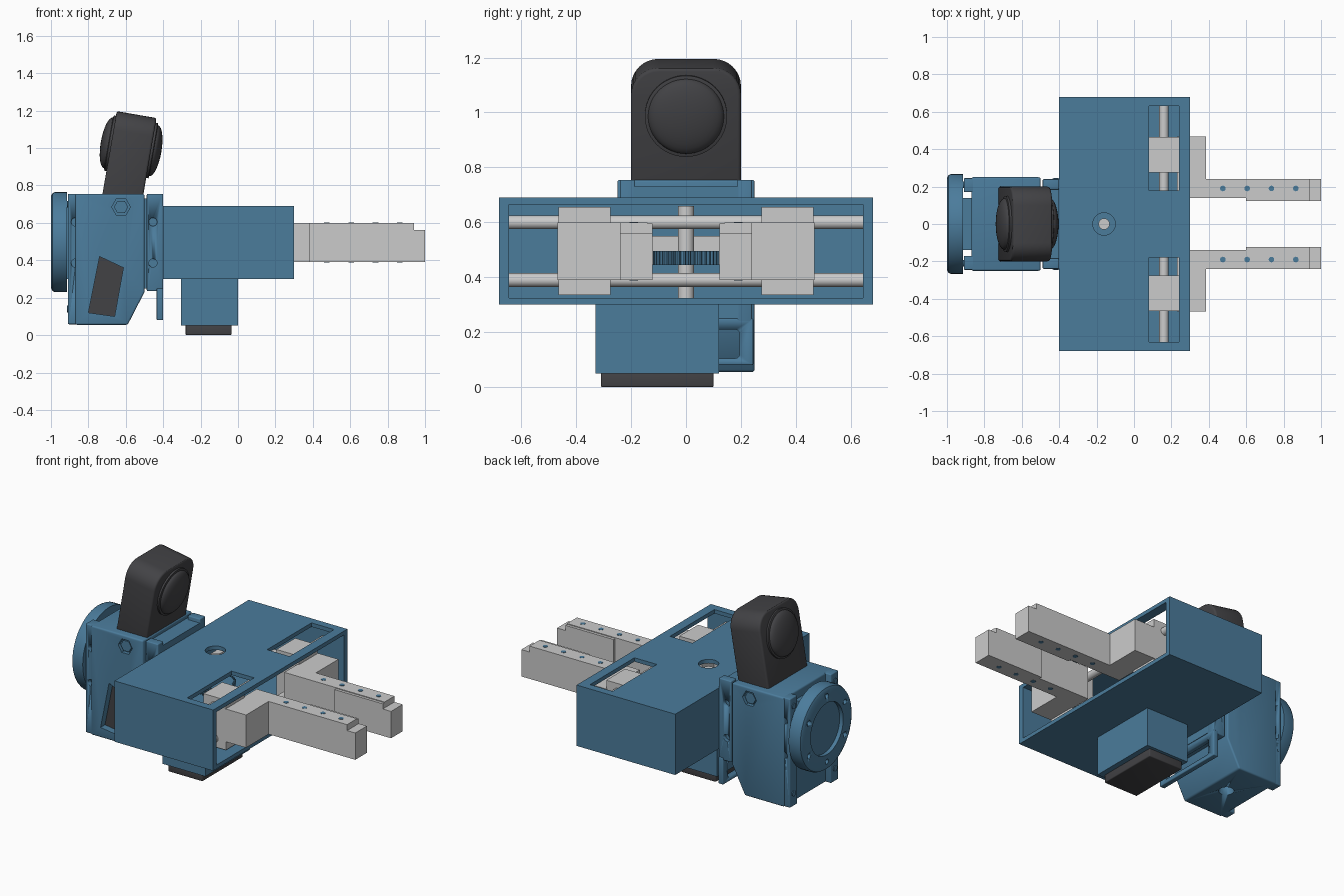
import bpy, bmesh, math
from math import sin, cos, pi, radians

if "Cube" in bpy.data.objects:
    bpy.data.objects.remove(bpy.data.objects["Cube"])


def material(name, rgb):
    m = bpy.data.materials.new(name)
    m.diffuse_color = (*rgb, 1)
    m.use_nodes = True
    m.node_tree.nodes["Principled BSDF"].inputs["Base Color"].default_value = m.diffuse_color
    return m


BLUE = material("blue_plastic", (0.07, 0.2, 0.33))
BLACK = material("black_plastic", (0.055, 0.055, 0.06))


def finish(name, bm, mat=None, bevel=0, smooth=False):
    bmesh.ops.recalc_face_normals(bm, faces=bm.faces)
    me = bpy.data.meshes.new(name)
    bm.to_mesh(me)
    bm.free()
    ob = bpy.data.objects.new(name, me)
    bpy.context.collection.objects.link(ob)
    if mat:
        me.materials.append(mat)
    bpy.ops.object.select_all(action='DESELECT')
    bpy.context.view_layer.objects.active = ob
    ob.select_set(True)
    if bevel:
        b = ob.modifiers.new("bevel", 'BEVEL')
        b.width, b.segments, b.limit_method = bevel, 3, 'ANGLE'
        bpy.ops.object.modifier_apply(modifier="bevel")
    if smooth:
        bpy.ops.object.shade_smooth_by_angle(angle=radians(30))
    return ob


def prism(name, pts, axis, a, b, mat=None, bevel=0, smooth=False):
    """Extrude a 2D outline along an axis from a to b."""
    place = {'x': lambda p, q, h: (h, p, q), 'y': lambda p, q, h: (p, h, q),
             'z': lambda p, q, h: (p, q, h)}[axis]
    bm = bmesh.new()
    lo = [bm.verts.new(place(p, q, a)) for p, q in pts]
    hi = [bm.verts.new(place(p, q, b)) for p, q in pts]
    bm.faces.new(lo)
    bm.faces.new(hi)
    for i in range(len(pts)):
        j = (i + 1) % len(pts)
        bm.faces.new((lo[i], lo[j], hi[j], hi[i]))
    return finish(name, bm, mat, bevel, smooth)


def box(name, x, y, z, mat=None, bevel=0):
    pts = [(x[0], y[0]), (x[1], y[0]), (x[1], y[1]), (x[0], y[1])]
    return prism(name, pts, 'z', *z, mat, bevel, bevel > 0)


def cyl(name, c, r, axis, a, b, mat=None, n=32):
    pts = [(c[0] + r * cos(2 * pi * i / n), c[1] + r * sin(2 * pi * i / n)) for i in range(n)]
    return prism(name, pts, axis, a, b, mat, 0, n > 8)


def lathe_x(name, pts, cz, mat):
    """Revolve (radius, x) points about an x-directed axis at height cz."""
    bm = bmesh.new()
    vs = [bm.verts.new((x, 0, cz + r)) for r, x in pts]
    es = [bm.edges.new(e) for e in zip(vs, vs[1:])]
    bmesh.ops.spin(bm, geom=vs + es, cent=(0, 0, cz), axis=(1, 0, 0), angle=2 * pi, steps=48)
    bmesh.ops.remove_doubles(bm, verts=bm.verts, dist=1e-4)
    return finish(name, bm, mat, 0, True)


def cut(ob, *cutters):
    for c in cutters:
        bpy.context.view_layer.objects.active = ob
        m = ob.modifiers.new("cut", 'BOOLEAN')
        m.operation, m.solver, m.object = 'DIFFERENCE', 'EXACT', c
        bpy.ops.object.modifier_apply(modifier="cut")
        bpy.data.objects.remove(c)


def span(s, a, b):
    return tuple(sorted((s * a, s * b)))


# Gripper housing: open-fronted shell with top slots and a shaft hole
housing = box("gripper_housing", (-0.40, 0.30), (-0.68, 0.68), (0.30, 0.69), BLUE)
cut(housing, box("c", (-0.37, 0.4), (-0.645, 0.645), (0.325, 0.665)),
    cyl("c", (-0.16, 0), 0.06, 'z', 0.6, 0.8),
    *[box("c", (0.08, 0.24), span(s, 0.18, 0.63), (0.6, 0.8)) for s in (1, -1)])

# Drive motor, shaft, pinion and rack
box("drive_motor", (-0.305, 0), (-0.33, 0.12), (0.05, 0.30), BLUE)
box("drive_motor_cap", (-0.28, -0.035), (-0.31, 0.10), (0, 0.056), BLACK, 0.006)
cyl("drive_shaft", (-0.16, 0), 0.03, 'z', 0.30, 0.66)
gear = []
for i in range(36):
    for r, d in ((0.105, 0), (0.105, 0.4), (0.12, 0.5), (0.12, 0.8)):
        a = 2 * pi * (i + d) / 36
        gear.append((-0.16 + r * cos(a), r * sin(a)))
prism("pinion", gear, 'z', 0.445, 0.495, BLUE)
box("rack", (-0.33, -0.285), (-0.46, 0.46), (0.445, 0.55))

# Guide rods
for z in (0.39, 0.60):
    cyl("guide_rod", (0.16, z), 0.025, 'y', -0.65, 0.65)

# Two mirrored carriages with fingers
for s, side in ((1, "back"), (-1, "front")):
    box(side + "_carriage", (0.08, 0.24), span(s, 0.275, 0.465), (0.335, 0.655))
    box(side + "_rack_arm", (-0.30, 0.09), span(s, 0.40, 0.455), (0.445, 0.55))
    outline = [(0.23, 0.14), (1.0, 0.14), (1.0, 0.24), (0.385, 0.24), (0.385, 0.468), (0.23, 0.468)]
    finger = prism(side + "_finger", [(x, s * y) for x, y in outline], 'z', 0.39, 0.60)
    pad = box(side + "_finger_pad", (0.60, 1.0), span(s, 0.122, 0.141), (0.39, 0.595))
    for part in (finger, pad):
        cut(part, box("c", (0.942, 1.1), (-0.5, 0.5), (0.562, 0.7)))
    for x in (0.475, 0.605, 0.735, 0.865):
        cyl(side + "_finger_pin", (x, s * 0.19), 0.015, 'z', 0.38 + 0.009, 0.602, BLUE, 16)

# Wrist body with sloped lower corner, window, hex socket and screw holes
window = [(-0.74, 0.42), (-0.613, 0.36), (-0.66, 0.10), (-0.80, 0.12)]
body = prism("wrist_body", [(-0.87, 0.055), (-0.59, 0.055), (-0.50, 0.23), (-0.50, 0.755), (-0.87, 0.755)],
             'y', -0.25, 0.25, BLUE, 0.01, True)
cut(body, prism("c", window, 'y', -0.3, -0.18),
    cyl("c", (-0.625, 0.685), 0.05, 'y', -0.3, -0.225, n=6),
    cyl("c", (-0.625, 0.685), 0.05, 'y', 0.225, 0.3, n=6),
    cyl("c", (-0.70, 0), 0.045, 'z', 0, 0.12))
prism("window_core", window, 'y', -0.205, -0.17, BLACK)
cyl("hex_bolt", (-0.625, 0.685), 0.038, 'y', -0.242, 0.242, BLUE, 6)

# Side plates at the flange end and bracket cheeks at the gripper end
for s in (1, -1):
    rear = box("flange_side_plate", (-0.91, -0.82), span(s, 0.17, 0.245), (0.058, 0.755), BLUE, 0.006)
    cheek = box("bracket_cheek", (-0.488, -0.40), span(s, 0.185, 0.24), (0.235, 0.755), BLUE, 0.006)
    for part, x in ((rear, -0.87), (cheek, -0.455)):
        cut(part, *[cyl("c", (x, z), 0.022, 'y', *span(s, 0.215, 0.3), n=20) for z in (0.385, 0.605)])
    for z in (0.14, 0.70):
        cyl("plate_screw", (s * 0.21, z), 0.018, 'x', -0.915, -0.9, BLUE, 20)
box("bracket_web", (-0.51, -0.40), (-0.2, 0.2), (0.25, 0.73), BLUE)
apron = box("bracket_apron", (-0.435, -0.40), (-0.245, 0.245), (0.08, 0.25), BLUE, 0.005)
cut(apron, box("c", (-0.5, -0.3), (-0.195, 0.195), (0.105, 0.21), None, 0.015))

# Round mounting flange and its hub
flange = lathe_x("mounting_flange", [(0, -0.975), (0.165, -0.975), (0.165, -1.0), (0.245, -1.0), (0.26, -0.993),
                                     (0.267, -0.98), (0.267, -0.915), (0, -0.915)], 0.497, BLUE)
cut(flange, *[cyl("c", (0.21 * cos(a), 0.497 + 0.21 * sin(a)), 0.016, 'x', -1.1, -0.975, n=16)
              for a in [pi / 6 + i * pi / 3 for i in range(6)]])
box("flange_hub", (-0.92, -0.86), (-0.14, 0.14), (0.30, 0.70), BLUE)

# Tilted motor head: round-topped case with a dome on each face
case = [(-0.2, -0.06), (0.2, -0.06)]
for a0, cy in ((0, 0.1), (pi / 2, -0.1)):
    case += [(cy + 0.1 * cos(a0 + i * pi / 16), 0.33 + 0.1 * sin(a0 + i * pi / 16)) for i in range(9)]
head = [prism("motor_head", case, 'x', -0.108, 0.108, BLACK, 0.012, True)]
cap = [(0.15, 0.09), (0.15, 0.119), (0.14, 0.122)]
cap += [(0.138 * cos(i * pi / 16), 0.122 + 0.042 * sin(i * pi / 16)) for i in range(8)] + [(0, 0.164)]
for s in (1, -1):
    head.append(lathe_x("motor_dome", [(r, s * h) for r, h in cap], 0.255, BLACK))
for ob in head:
    ob.location = (-0.615, 0, 0.755)
    ob.rotation_euler.y = radians(9.8)
